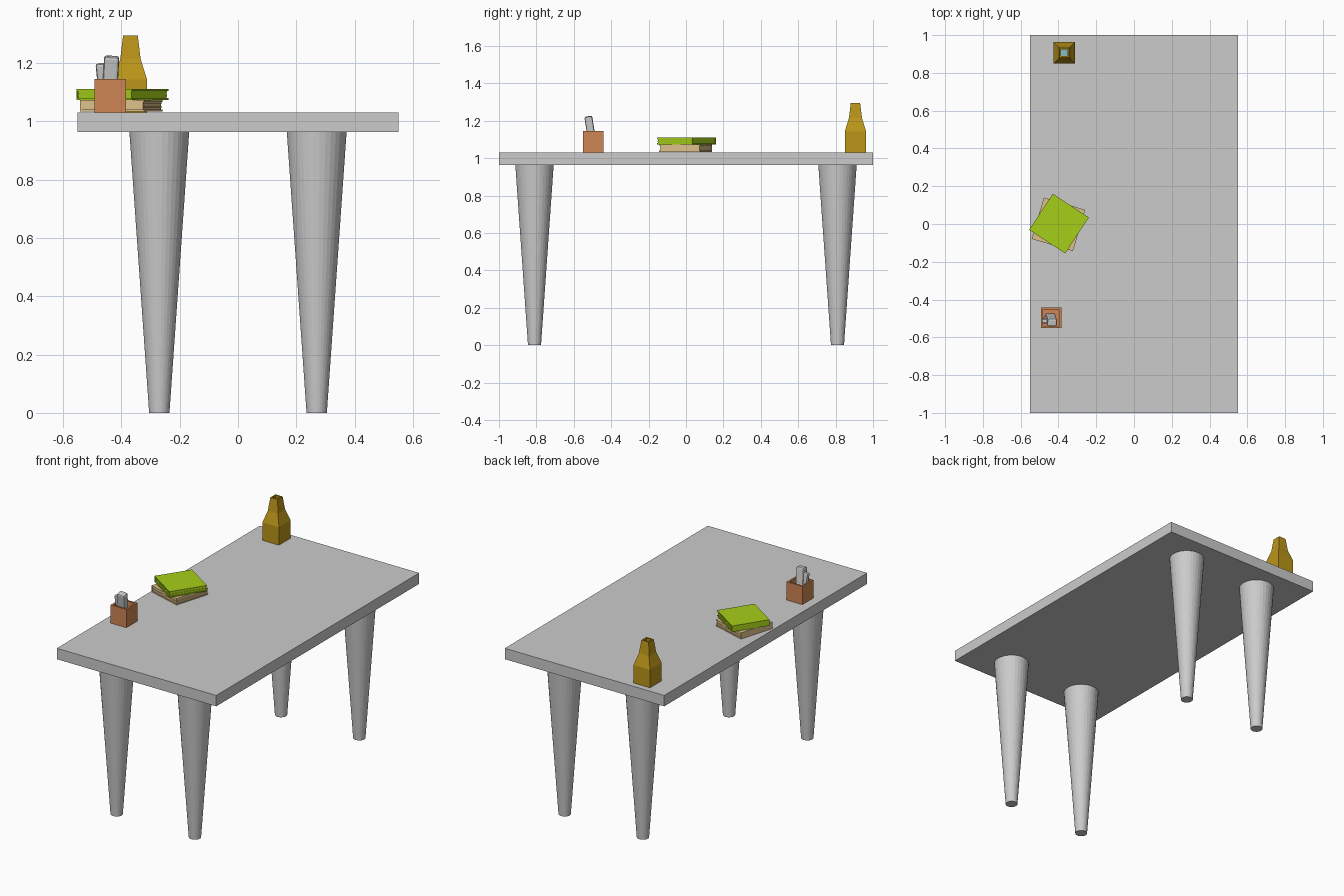
import bpy, bmesh
from math import cos, sin, pi, radians
from mathutils import Matrix, Vector

if "Cube" in bpy.data.objects:
    bpy.data.objects.remove(bpy.data.objects["Cube"])


def colour(name, rgb):
    m = bpy.data.materials.new(name)
    m.diffuse_color = (*rgb, 1)
    m.use_nodes = True
    m.node_tree.nodes["Principled BSDF"].inputs["Base Color"].default_value = m.diffuse_color
    return m


def finish(bm, name, mat=None):
    bmesh.ops.recalc_face_normals(bm, faces=bm.faces)
    me = bpy.data.meshes.new(name)
    bm.to_mesh(me)
    bm.free()
    ob = bpy.data.objects.new(name, me)
    bpy.context.collection.objects.link(ob)
    if mat:
        me.materials.append(mat)
    return ob


def loft(name, profile, loc, sides=4, mat=None):
    """Stack of regular polygons; profile is (half width, z). Square sides stay axis aligned."""
    bm = bmesh.new()
    turn = pi / sides
    grow = 1 / cos(turn) if sides == 4 else 1
    rings = [[bm.verts.new((loc[0] + r * grow * cos(turn + 2 * pi * i / sides),
                            loc[1] + r * grow * sin(turn + 2 * pi * i / sides),
                            loc[2] + z)) for i in range(sides)] for r, z in profile]
    for a, b in zip(rings, rings[1:]):
        for i in range(sides):
            j = (i + 1) % sides
            bm.faces.new((a[i], a[j], b[j], b[i]))
    bm.faces.new(rings[0])
    bm.faces.new(rings[-1])
    return finish(bm, name, mat)


def box(bm, lo, hi):
    lo, hi = Vector(lo), Vector(hi)
    m = Matrix.Translation((lo + hi) / 2) @ Matrix.Diagonal((*(hi - lo), 1))
    bmesh.ops.create_cube(bm, size=1, matrix=m)


def book(name, loc, angle, height, mat):
    """Two boards, a spine and a few thick page leaves, 0.228 square."""
    h, t = 0.114, 0.006
    bm = bmesh.new()
    box(bm, (-h, -h, 0), (h, h, t))
    box(bm, (-h, -h, height - t), (h, h, height))
    box(bm, (-h, -h, t), (-h + t, h, height - t))
    step = (height - 2 * t) / 4
    for i in range(4):
        z = t + i * step
        inset = 0.003 if i % 2 else 0.005
        box(bm, (-h + t, -h + inset, z), (h - inset, h - inset, z + step))
    ob = finish(bm, name, mat)
    ob.location = loc
    ob.rotation_euler.z = radians(angle)


def gadget(name, loc, size, rot):
    """Chamfered slab standing in the pot, origin at its foot."""
    bm = bmesh.new()
    x, y, z = size
    box(bm, (-x / 2, -y / 2, 0), (x / 2, y / 2, z))
    bmesh.ops.bevel(bm, geom=bm.edges[:], offset=0.009, segments=2, profile=0.5, affect='EDGES')
    ob = finish(bm, name)
    ob.location = loc
    ob.rotation_euler = [radians(a) for a in rot]


amber = colour("amber", (0.50, 0.30, 0.01))
blue = colour("blue", (0.25, 0.50, 0.58))
green = colour("green", (0.38, 0.62, 0.01))
tan = colour("tan", (0.72, 0.53, 0.25))
terracotta = colour("terracotta", (0.62, 0.24, 0.09))

# Table
bm = bmesh.new()
box(bm, (-0.55, -1, 0.963), (0.55, 1, 1.031))
finish(bm, "table_top")
for sx, nx in ((-1, "left"), (1, "right")):
    for sy, ny in ((-1, "front"), (1, "back")):
        loft(f"{ny}_{nx}_leg", [(0.035, 0), (0.103, 0.963)],
             (sx * 0.27, sy * 0.81, 0), sides=32)

# Square bottle, hollow, with blue contents
TOP = 1.031
loft("bottle", [(0.057, 0), (0.057, 0.112), (0.035, 0.183), (0.025, 0.264),
                (0.017, 0.264), (0.027, 0.183), (0.048, 0.108), (0.048, 0.01)],
     (-0.369, 0.906, TOP), mat=amber)
loft("bottle_contents", [(0.046, 0.012), (0.046, 0.105), (0.026, 0.175)],
     (-0.369, 0.906, TOP), mat=blue)

# Stacked books
book("lower_book", (-0.40, -0.002, TOP + 0.003), -16.5, 0.039, tan)
book("upper_book", (-0.397, 0.002, TOP + 0.043), -33.3, 0.037, green)

# Square pot with two leaning gadgets
loft("pot", [(0.054, 0), (0.054, 0.114), (0.043, 0.114), (0.043, 0.008)],
     (-0.439, -0.496, TOP), mat=terracotta)
gadget("large_gadget", (-0.443, -0.493, TOP + 0.005), (0.052, 0.042, 0.19), (9, 3, 0))
gadget("small_gadget", (-0.455, -0.495, TOP + 0.005), (0.034, 0.026, 0.165), (7, -6, 0))
